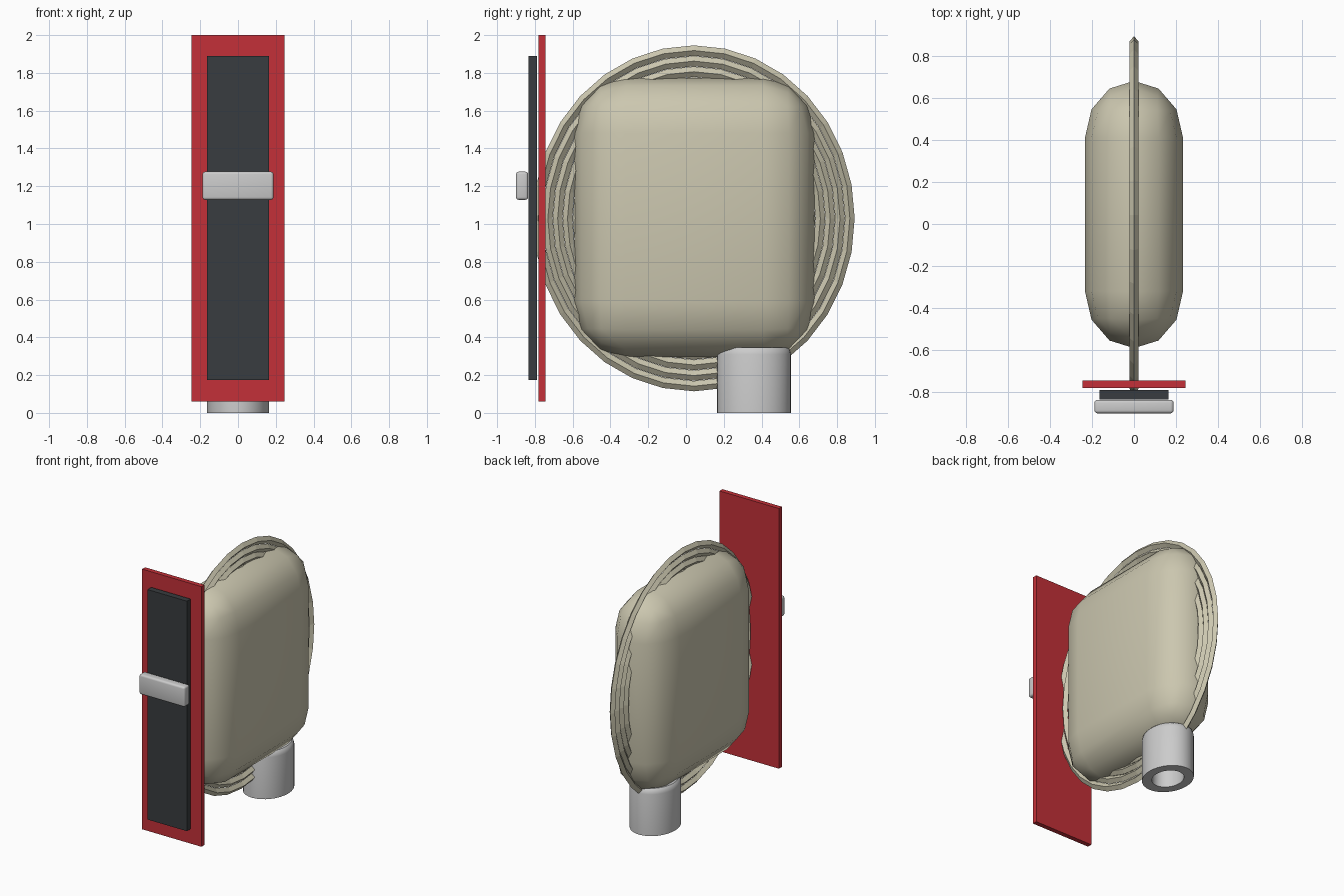
import bpy, bmesh, math

if "Cube" in bpy.data.objects:
    bpy.data.objects.remove(bpy.data.objects["Cube"])


def material(name, rgb):
    m = bpy.data.materials.new(name)
    m.diffuse_color = (*rgb, 1)
    m.use_nodes = True
    m.node_tree.nodes["Principled BSDF"].inputs["Base Color"].default_value = m.diffuse_color
    return m


RED = material("red", (0.55, 0.03, 0.04))
DARK = material("charcoal", (0.04, 0.045, 0.05))
CANVAS = material("canvas", (0.6, 0.57, 0.43))


def finish(name, bm, mat=None, smooth=None):
    bmesh.ops.recalc_face_normals(bm, faces=bm.faces)
    me = bpy.data.meshes.new(name)
    bm.to_mesh(me)
    bm.free()
    ob = bpy.data.objects.new(name, me)
    bpy.context.collection.objects.link(ob)
    if mat:
        me.materials.append(mat)
    if smooth:
        bpy.ops.object.select_all(action='DESELECT')
        ob.select_set(True)
        bpy.context.view_layer.objects.active = ob
        bpy.ops.object.shade_smooth_by_angle(angle=math.radians(smooth))
    return ob


def box(name, lo, hi, mat=None, bevel=0, segments=1, stretch=(1, 1, 1), smooth=None):
    """Box between two corners; stretch makes the bevel elliptical."""
    bm = bmesh.new()
    bmesh.ops.create_cube(bm, size=1)
    for v in bm.verts:
        v.co = [v.co[i] * (hi[i] - lo[i]) / stretch[i] for i in range(3)]
    if bevel:
        bmesh.ops.bevel(bm, geom=bm.edges[:], offset=bevel, segments=segments,
                        profile=0.5, affect='EDGES')
    for v in bm.verts:
        v.co = [v.co[i] * stretch[i] + (hi[i] + lo[i]) / 2 for i in range(3)]
    return finish(name, bm, mat, smooth)


def swept(name, profile, steps, place, mat=None, smooth=None):
    """Closed profile swept around a full turn; place(r, h, angle) gives the point."""
    bm = bmesh.new()
    rings = [[bm.verts.new(place(r, h, math.tau * i / steps)) for r, h in profile]
             for i in range(steps)]
    n = len(profile)
    for i in range(steps):
        a, b = rings[i], rings[(i + 1) % steps]
        for j in range(n):
            k = (j + 1) % n
            bm.faces.new((a[j], a[k], b[k], b[j]))
    return finish(name, bm, mat, smooth)


# Front plate, dark panel and grip bar
box("back_plate", (-0.245, -0.78, 0.06), (0.245, -0.745, 2.0), RED)
box("front_panel", (-0.163, -0.834, 0.175), (0.163, -0.79, 1.89), DARK)
box("grip_bar", (-0.188, -0.9, 1.128), (0.188, -0.836, 1.277), bevel=0.014,
    segments=3, smooth=40)

# Pillow-shaped body
box("padded_body", (-0.233, -0.59, 0.295), (0.233, 0.68, 1.772), CANVAS,
    bevel=0.2325, segments=3, stretch=(1, 1.16, 1.25), smooth=35)

# Concentric coils, slightly taller than wide, with diamond cross-section
T = 0.0255
for n in range(5):
    R = 0.851 - T - 0.052 * n
    swept(f"coil_{n + 1}", [(R + T, 0), (R, 0.022), (R - T, 0), (R, -0.022)], 32,
          lambda r, h, a: (h, 0.042 + r * math.cos(a), 1.03 + 1.076 * r * math.sin(a)),
          CANVAS)

# Hollow oval outlet under the body
swept("outlet_pipe",
      [(0.62, 0), (1, 0), (1, 0.31), (0.97, 0.335), (0.9, 0.347), (0.62, 0.347)], 32,
      lambda r, h, a: (0.163 * r * math.cos(a), 0.36 + 0.196 * r * math.sin(a), h),
      smooth=40)
